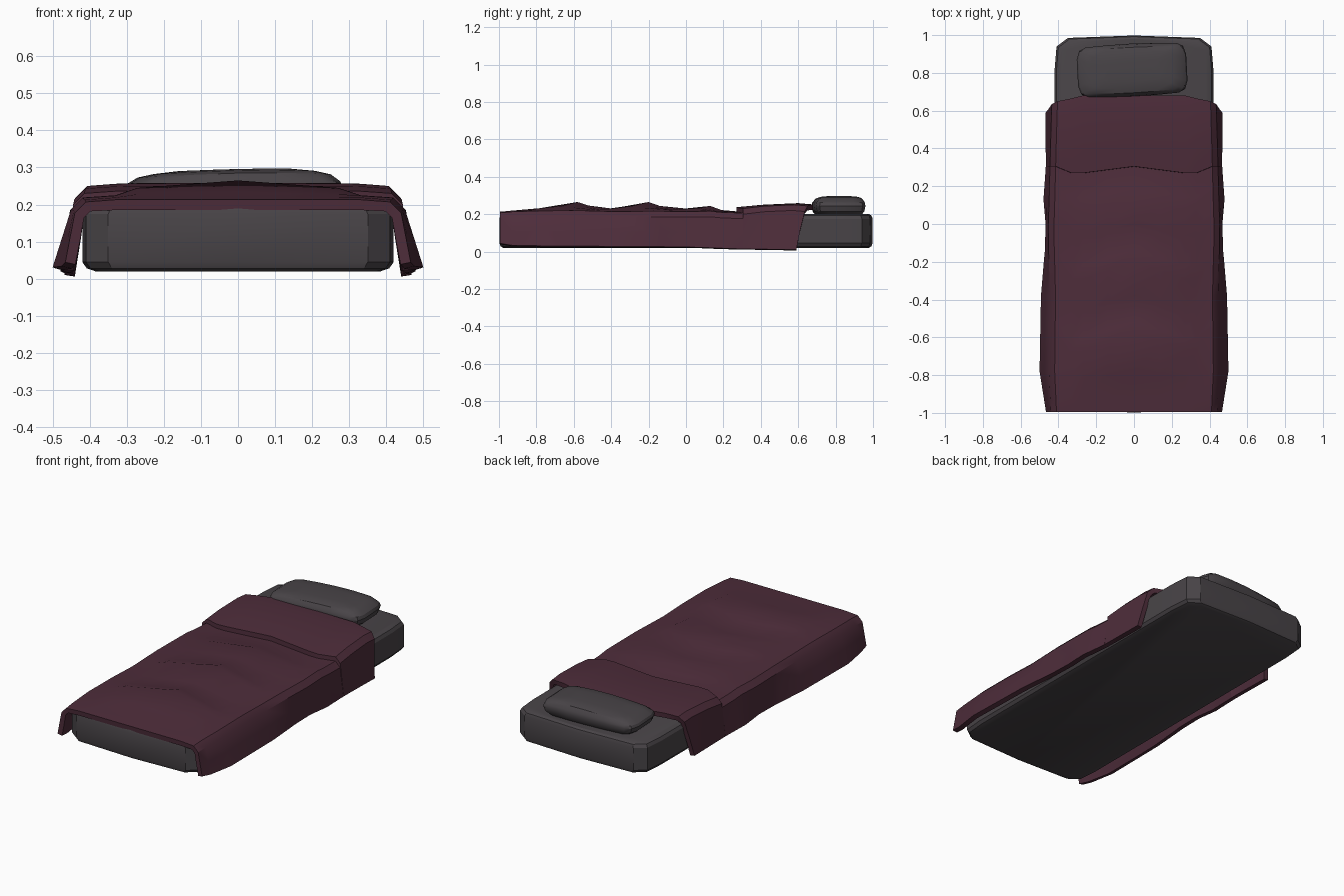
import bpy, bmesh, math
from mathutils import Matrix

cube = bpy.data.objects.get("Cube")
if cube:
    bpy.data.objects.remove(cube, do_unlink=True)


def material(name, rgb):
    m = bpy.data.materials.new(name)
    m.use_nodes = True
    m.diffuse_color = (*rgb, 1)
    m.node_tree.nodes["Principled BSDF"].inputs["Base Color"].default_value = (*rgb, 1)
    return m


GREY = material("warm grey fabric", (0.066, 0.058, 0.064))
PLUM = material("plum blanket cloth", (0.076, 0.026, 0.043))


def lerp(table, t):
    """Piecewise linear lookup in a list of (key, value) pairs."""
    for (a, va), (b, vb) in zip(table, table[1:]):
        if t <= b:
            return va + (vb - va) * max(0, t - a) / (b - a)
    return table[-1][1]


def make_object(name, rows, mat, closed, thickness=0):
    """Skin rows of points; closed rows become rings with end caps."""
    bm = bmesh.new()
    grid = [[bm.verts.new(p) for p in row] for row in rows]
    n = len(grid[0])
    for lo, hi in zip(grid, grid[1:]):
        for i in range(n if closed else n - 1):
            j = (i + 1) % n
            bm.faces.new((lo[i], lo[j], hi[j], hi[i]))
    if closed:
        bm.faces.new(grid[0][::-1])
        bm.faces.new(grid[-1])
        bmesh.ops.recalc_face_normals(bm, faces=bm.faces)
    mesh = bpy.data.meshes.new(name)
    bm.to_mesh(mesh)
    bm.free()
    obj = bpy.data.objects.new(name, mesh)
    bpy.context.collection.objects.link(obj)
    mesh.materials.append(mat)
    bpy.ops.object.select_all(action='DESELECT')
    obj.select_set(True)
    bpy.context.view_layer.objects.active = obj
    if thickness:
        mod = obj.modifiers.new("cloth thickness", 'SOLIDIFY')
        mod.thickness = thickness
        mod.offset = -1
        bpy.ops.object.modifier_apply(modifier=mod.name)
    bpy.ops.object.shade_smooth_by_angle(angle=math.radians(30))
    return obj


def four_way(quarter):
    """Mirror a quarter outline (side to end) into a full counter-clockwise loop."""
    half = quarter + [(-x, y) for x, y in quarter[-2::-1]]
    return half + [(-x, -y) for x, y in half]


# Mattress: rounded slab with softened rims
outline = four_way([(0.42, 0.82), (0.41, 0.94), (0.35, 0.985), (0, 0.998)])
rings = []
for z, inset in ((0.02, 0.035), (0.028, 0.012), (0.045, 0), (0.175, 0), (0.192, 0.01), (0.2, 0.03)):
    rings.append([(x * (1 - inset / 0.42), y * (1 - inset * 0.6), z) for x, y in outline])
make_object("mattress", rings, GREY, True)

# Pillow: soft cushion, a little turned, with its crown toward the left
outline = four_way([(0.29, 0.07), (0.275, 0.115), (0.24, 0.132), (0.12, 0.138), (0, 0.14)])
rings = []
for z, s in ((0.198, 0.86), (0.215, 0.96), (0.245, 1), (0.263, 0.97), (0.281, 0.86), (0.288, 0.68), (0.291, 0.4)):
    crown = max(0, z - 0.24) / 0.05
    rings.append([(x * (1 - (1 - s) * 0.8), y * s,
                   z + crown * (0.006 * math.cos(5 * (x * s - 0.08)) - 0.05 * abs(x * s - 0.08) ** 1.5))
                  for x, y in outline])
pillow = make_object("pillow", rings, GREY, True)
pillow.matrix_world = Matrix.Translation((-0.01, 0.815, 0)) @ Matrix.Rotation(math.radians(3), 4, 'Z')

# Blanket: stations along the bed (y, height, wrinkle, chevron sweep)
stations = [(-0.995, 0.213, 0, 0), (-0.93, 0.219, 0, 0), (-0.78, 0.224, 0.008, -0.03),
            (-0.58, 0.225, 0.04, -0.08), (-0.52, 0.224, 0.022, -0.08),
            (-0.38, 0.22, 0.008, -0.07), (-0.2, 0.222, 0.043, -0.09),
            (-0.14, 0.222, 0.022, -0.08), (0, 0.22, 0.01, -0.06),
            (0.13, 0.222, 0.022, -0.06), (0.19, 0.216, 0.006, -0.05),
            (0.304, 0.212, 0, -0.035), (0.305, 0.236, 0.003, -0.035),
            (0.42, 0.249, 0.002, -0.015), (0.6, 0.256, 0.003, 0), (0.68, 0.25, 0.002, 0)]
shoulder = [(-1, 0.41), (-0.78, 0.42), (-0.35, 0.415), (-0.05, 0.425), (0.1, 0.42), (0.68, 0.405)]
hem_x = [(-1, 0.465), (-0.78, 0.5), (-0.35, 0.492), (-0.05, 0.463), (0.12, 0.48), (0.3, 0.467), (0.68, 0.468)]
hem_z = [(-1, 0.045), (-0.92, 0.032), (0, 0.025), (0.3, 0.014), (0.68, 0.01)]
wrinkle_fade = [(0, 1), (0.27, 0.5), (0.33, 0)]


def half_section(y, z, wrinkle, sweep):
    """Points from the centre line out over the shoulder and down to the hem."""
    sx, hx, hz = lerp(shoulder, y), lerp(hem_x, y), lerp(hem_z, y)
    back = max(0, (y - 0.42) / 0.26)
    pts = []
    for x in (0, 0.14, 0.27, 0.33):
        slide = sweep * min(1, x / 0.27)
        pts.append((x, y + slide - 0.015 * back * (x > 0.3), z + wrinkle * lerp(wrinkle_fade, x)))
    y -= 0.03 * back
    pts.append((sx, y, z - 0.006))
    pts.append((sx + 0.03, y - 0.015 * back, z - 0.036))
    for t, drop in ((0.5, 0.04), (1, 0.06)):
        side = sx + 0.03 + (hx - sx - 0.03) * t
        pts.append((side, y - drop * back, (z - 0.036) * (1 - t) + hz * t))
    return pts


rows = []
for st in stations:
    half = half_section(*st)
    rows.append([(-x, y, z) for x, y, z in half[:0:-1]] + half)
make_object("blanket", rows, PLUM, False, 0.028)
